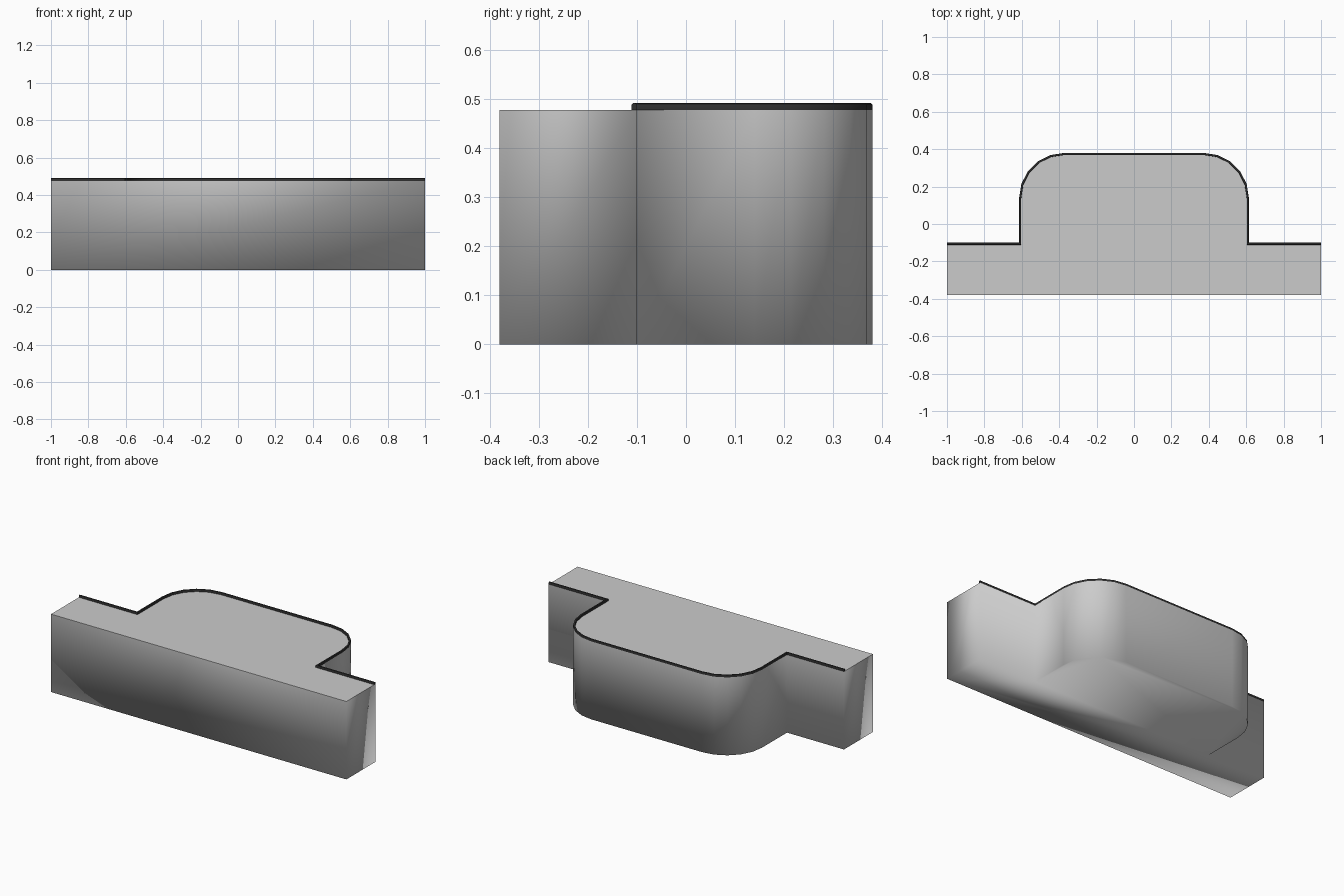
import bpy, bmesh
from math import sin, cos, pi
from mathutils import Vector

if "Cube" in bpy.data.objects:
    bpy.data.objects.remove(bpy.data.objects["Cube"])

TOP = 0.477          # height of the flat counter top
W, B, R = 0.614, 0.38, 0.24   # half width and back of the bay, corner radius

# Back edge of the outline, right half then mirrored (runs from +x to -x)
half = [(1, -0.1), (W, -0.1)]
half += [(W - R + R * cos(i * pi / 10), B - R + R * sin(i * pi / 10)) for i in range(6)]
back_edge = [Vector(p) for p in half] + [Vector((-x, y)) for x, y in reversed(half)]


def make_object(name, bm):
    bmesh.ops.recalc_face_normals(bm, faces=bm.faces)
    mesh = bpy.data.meshes.new(name)
    bm.to_mesh(mesh)
    bm.free()
    obj = bpy.data.objects.new(name, mesh)
    bpy.context.collection.objects.link(obj)
    return obj


def inset(path, d):
    """Offset an open path to its left by d with mitred corners."""
    out = []
    for i, p in enumerate(path):
        a = path[i] - path[i - 1] if i else path[1] - path[0]
        b = path[i + 1] - path[i] if i < len(path) - 1 else a
        na, nb = (Vector((-v.y, v.x)).normalized() for v in (a, b))
        m = (na + nb).normalized()
        out.append(p + m * d / m.dot(na))
    return out


# Body: extruded outline, soft shading below with a crisp top edge
bm = bmesh.new()
outline = [Vector((-1, -B)), Vector((1, -B))] + back_edge
base = bm.faces.new([bm.verts.new((p.x, p.y, 0)) for p in outline])
res = bmesh.ops.extrude_face_region(bm, geom=[base], use_keep_orig=True)
bmesh.ops.translate(bm, vec=(0, 0, TOP),
                    verts=[g for g in res["geom"] if isinstance(g, bmesh.types.BMVert)])
for f in bm.faces:
    f.smooth = True
for e in bm.edges:
    if all(v.co.z > TOP - 0.001 for v in e.verts):
        e.smooth = False
make_object("body", bm)

# Rim: thin rounded strip swept along the back edge of the top
section = [(0, TOP), (0, 0.487), (0.001, 0.4895), (0.0035, 0.491),
           (0.0075, 0.491), (0.01, 0.4895), (0.011, 0.487), (0.011, TOP)]
bm = bmesh.new()
rows = [[bm.verts.new((p.x, p.y, z)) for p in inset(back_edge, d)] for d, z in section]
n = len(rows)
for i in range(n):
    r, s = rows[i], rows[(i + 1) % n]
    for j in range(len(r) - 1):
        bm.faces.new((r[j], r[j + 1], s[j + 1], s[j]))
for end in (0, -1):
    bm.faces.new([r[end] for r in rows])
rim = make_object("top_rim", bm)
dark = bpy.data.materials.new("dark_trim")
dark.diffuse_color = (0.03, 0.03, 0.03, 1)
dark.use_nodes = True
dark.node_tree.nodes["Principled BSDF"].inputs["Base Color"].default_value = dark.diffuse_color
rim.data.materials.append(dark)
bpy.context.view_layer.objects.active = rim
rim.select_set(True)
bpy.ops.object.shade_smooth_by_angle(angle=pi / 5)
